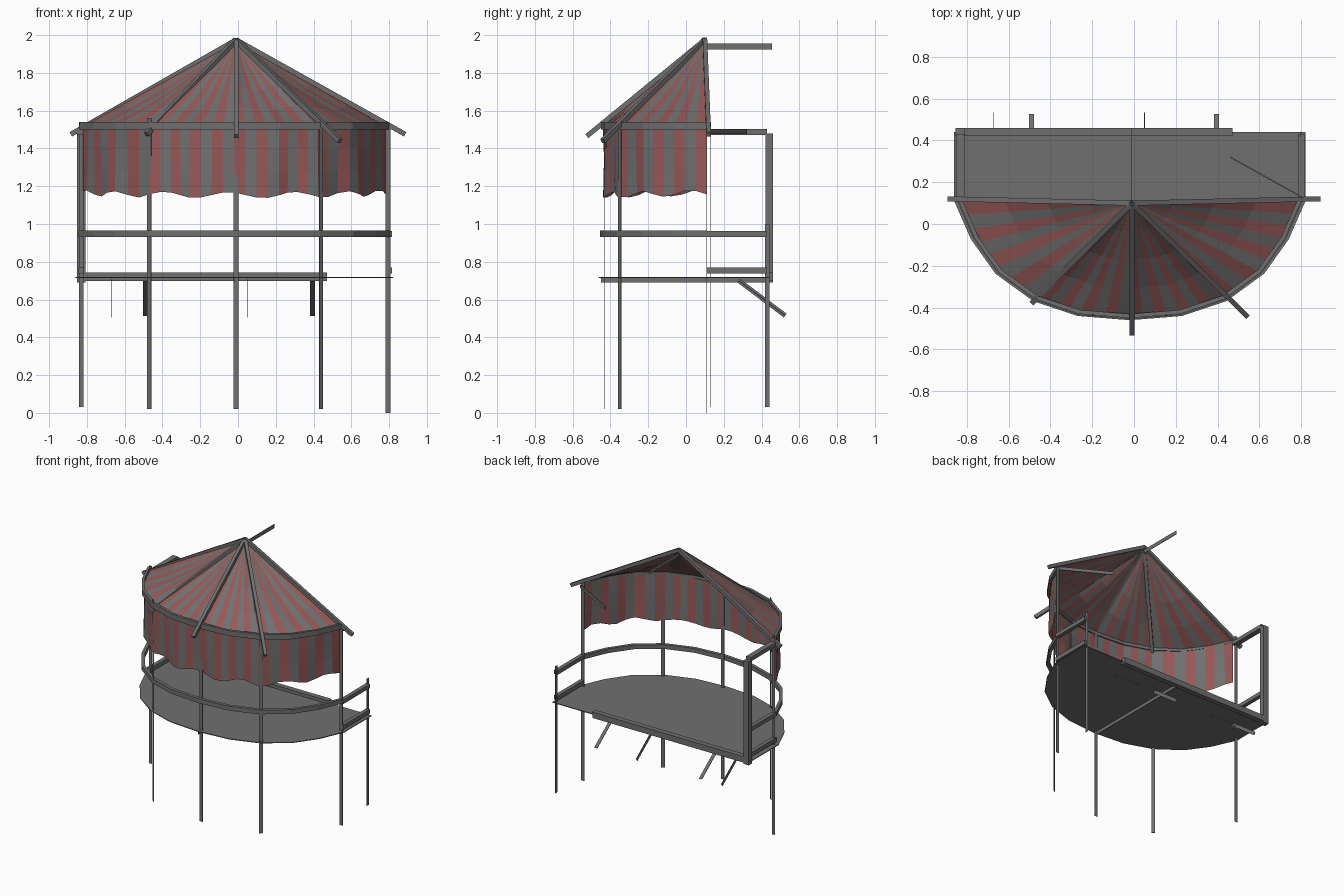
import bpy, bmesh, math
from mathutils import Vector, Matrix

if "Cube" in bpy.data.objects:
    bpy.data.objects.remove(bpy.data.objects["Cube"])

def mat(name, c):
    m = bpy.data.materials.new(name)
    m.diffuse_color = (*c, 1)
    m.use_nodes = True
    m.node_tree.nodes["Principled BSDF"].inputs["Base Color"].default_value = m.diffuse_color
    return m

GREY = mat("weathered grey", (0.16, 0.16, 0.16))
CLOTH = mat("canvas grey", (0.165, 0.165, 0.165))
RED = mat("faded red", (0.31, 0.098, 0.098))

def make(name, bm, mats):
    me = bpy.data.meshes.new(name)
    bm.to_mesh(me)
    bm.free()
    for m in mats:
        me.materials.append(m)
    ob = bpy.data.objects.new(name, me)
    bpy.context.collection.objects.link(ob)
    return ob

def bar(name, a, b, w, h, side=None):
    """Rectangular bar from a to b: w along the side direction, h across it."""
    a, b = Vector(a), Vector(b)
    d = (b - a).normalized()
    if side is None:
        side = d.cross(Vector((0, 0, 1)))
        if side.length < 1e-3:
            side = Vector((1, 0, 0))
    s = Vector(side)
    s = (s - d * s.dot(d)).normalized()
    u = s.cross(d)
    bm = bmesh.new()
    bmesh.ops.create_cube(bm, size=1)
    rot = Matrix((s * w, d * (b - a).length, u * h)).transposed().to_4x4()
    bmesh.ops.transform(bm, matrix=Matrix.Translation((a + b) / 2) @ rot, verts=bm.verts)
    bmesh.ops.recalc_face_normals(bm, faces=bm.faces)
    return make(name, bm, [GREY])

# ten-sided bay outline shared by deck, rails and canopy; t runs 0..1 from left to right
CX, CY = -0.02, 0.11
HALF = [(1, 0), (0.905, 0.32), (0.765, 0.61), (0.55, 0.84), (0.295, 0.965), (0, 1)]
OUT = [(-x, -y) for x, y in HALF] + [(x, -y) for x, y in HALF[-2::-1]]
def plan(t, rx, ry, z):
    i = min(int(t * 10 + 1e-6), 9)
    k = t * 10 - i
    x, y = ((1 - k) * p + k * q for p, q in zip(OUT[i], OUT[i + 1]))
    return Vector((CX + rx * x, CY + ry * y, z))

# deck: a thin sheet
bm = bmesh.new()
pts = [plan(i / 10, 0.84, 0.57, 0.714) for i in range(11)]
pts += [Vector((0.82, 0.44, 0.714)), Vector((-0.86, 0.44, 0.714))]
f = bm.faces.new([bm.verts.new(p) for p in pts])
ext = bmesh.ops.extrude_face_region(bm, geom=[f])
bmesh.ops.translate(bm, vec=(0, 0, 0.006),
                    verts=[v for v in ext["geom"] if isinstance(v, bmesh.types.BMVert)])
bmesh.ops.recalc_face_normals(bm, faces=bm.faces)
make("deck", bm, [GREY])
bar("deck_back_beam", (-0.85, 0.44, 0.722), (0.47, 0.44, 0.722), 0.04, 0.045)
bar("deck_joist", (-0.02, -0.45, 0.704), (-0.02, 0.44, 0.704), 0.004, 0.03)

# curved rails
def hoop(name, rx, ry, z0, z1, th):
    bm = bmesh.new()
    rings = []
    for i in range(11):
        rings.append([bm.verts.new(plan(i / 10, rx - k, ry - k, z))
                      for k, z in ((0, z0), (0, z1), (th, z1), (th, z0))])
    for p, q in zip(rings, rings[1:]):
        for j in range(4):
            bm.faces.new((p[j], p[(j + 1) % 4], q[(j + 1) % 4], q[j]))
    bm.faces.new(rings[0])
    bm.faces.new(rings[-1])
    bmesh.ops.recalc_face_normals(bm, faces=bm.faces)
    make(name, bm, [GREY])

hoop("curved_handrail", 0.825, 0.565, 0.932, 0.965, 0.025)
hoop("canopy_hoop", 0.82, 0.56, 1.50, 1.54, 0.02)

# posts: thin boards turned to face outward
posts = [("left_post", -0.83, 0.13, 0.03, 1.54, (1, 0, 0)),
         ("front_left_post", -0.47, -0.35, 0.02, 1.56, (0.8, -0.6, 0)),
         ("front_post", -0.01, -0.43, 0.02, 1.54, (1, 0, 0)),
         ("front_right_post", 0.44, -0.35, 0.02, 1.54, (0.8, 0.6, 0)),
         ("right_post", 0.795, 0.11, 0.0, 1.53, (1, 0, 0)),
         ("back_right_post", 0.795, 0.43, 0.03, 1.0, (0, 1, 0))]
for n, x, y, z0, z1, s in posts:
    bar(n, (x, y, z0), (x, y, z1), 0.026, 0.003, s)
bar("back_left_post", (-0.83, 0.44, 0.69), (-0.83, 0.44, 1.48), 0.045, 0.04, (1, 0, 0))

# straight side rails
for n, x in (("left", -0.83), ("right", 0.80)):
    bar(n + "_side_handrail", (x, 0.11, 0.947), (x, 0.43, 0.947), 0.03, 0.03)
    bar(n + "_side_low_rail", (x, 0.11, 0.753), (x, 0.43, 0.753), 0.03, 0.032)
bar("left_top_rail", (-0.83, 0.11, 1.487), (-0.83, 0.43, 1.487), 0.04, 0.03)
bar("right_top_brace", (0.80, 0.13, 1.49), (0.46, 0.32, 1.49), 0.006, 0.025)

# diagonal braces under the deck
for i, (x, w, h) in enumerate([(-0.49, 0.025, 0.004), (0.395, 0.025, 0.004),
                               (0.05, 0.003, 0.025), (-0.67, 0.003, 0.025)]):
    bar("deck_brace_%d" % (i + 1), (x, 0.28, 0.70), (x, 0.525, 0.515), w, h)

# rafters and ridge pole
APEX = Vector((-0.01, 0.10, 1.975))
for i, tip in enumerate([(-0.885, 0.12, 1.475), (-0.485, -0.375, 1.475), (-0.01, -0.525, 1.465),
                         (0.54, -0.44, 1.44), (0.885, 0.12, 1.475)]):
    bar("rafter_%d" % (i + 1), APEX, tip, 0.024, 0.026)
bar("ridge_pole", (-0.01, 0.10, 1.94), (-0.01, 0.455, 1.94), 0.003, 0.03)

# striped cloth: four bays between the rafters, stripes coloured alternately
KNOTS, COLS = [0, 0.3, 0.5, 0.7, 1.0], [8, 8, 8, 9]
STOPS = [(KNOTS[k] + (KNOTS[k + 1] - KNOTS[k]) * i / COLS[k], i / COLS[k])
         for k in range(4) for i in range(COLS[k])] + [(1.0, 0.0)]

def striped(name, rows, point):
    bm = bmesh.new()
    g = [[bm.verts.new(point(t, s, r / rows)) for r in range(rows + 1)] for t, s in STOPS]
    for i in range(len(g) - 1):
        for r in range(rows):
            f = bm.faces.new((g[i][r], g[i][r + 1], g[i + 1][r + 1], g[i + 1][r]))
            f.material_index = i % 2
    bmesh.ops.remove_doubles(bm, verts=bm.verts, dist=0.0005)
    make(name, bm, [RED, CLOTH])

def roof_pt(t, s, r):
    p = APEX.lerp(plan(t, 0.80, 0.55, 1.52), r)
    p.z -= 0.035 * math.sin(math.pi * s) * math.sin(math.pi * r) + 0.003
    return p

def valance_pt(t, s, r):
    fold = 0.012 * math.sin(t * math.pi * 15) * r
    low = 1.165 + 0.016 * math.sin(t * math.pi * 13 + 0.5) - 0.012 * math.sin(math.pi * t)
    return plan(t, 0.80 + fold, 0.55 + fold, 1.52 + (low - 1.52) * r)

striped("canopy_roof", 4, roof_pt)
striped("canopy_valance", 3, valance_pt)
